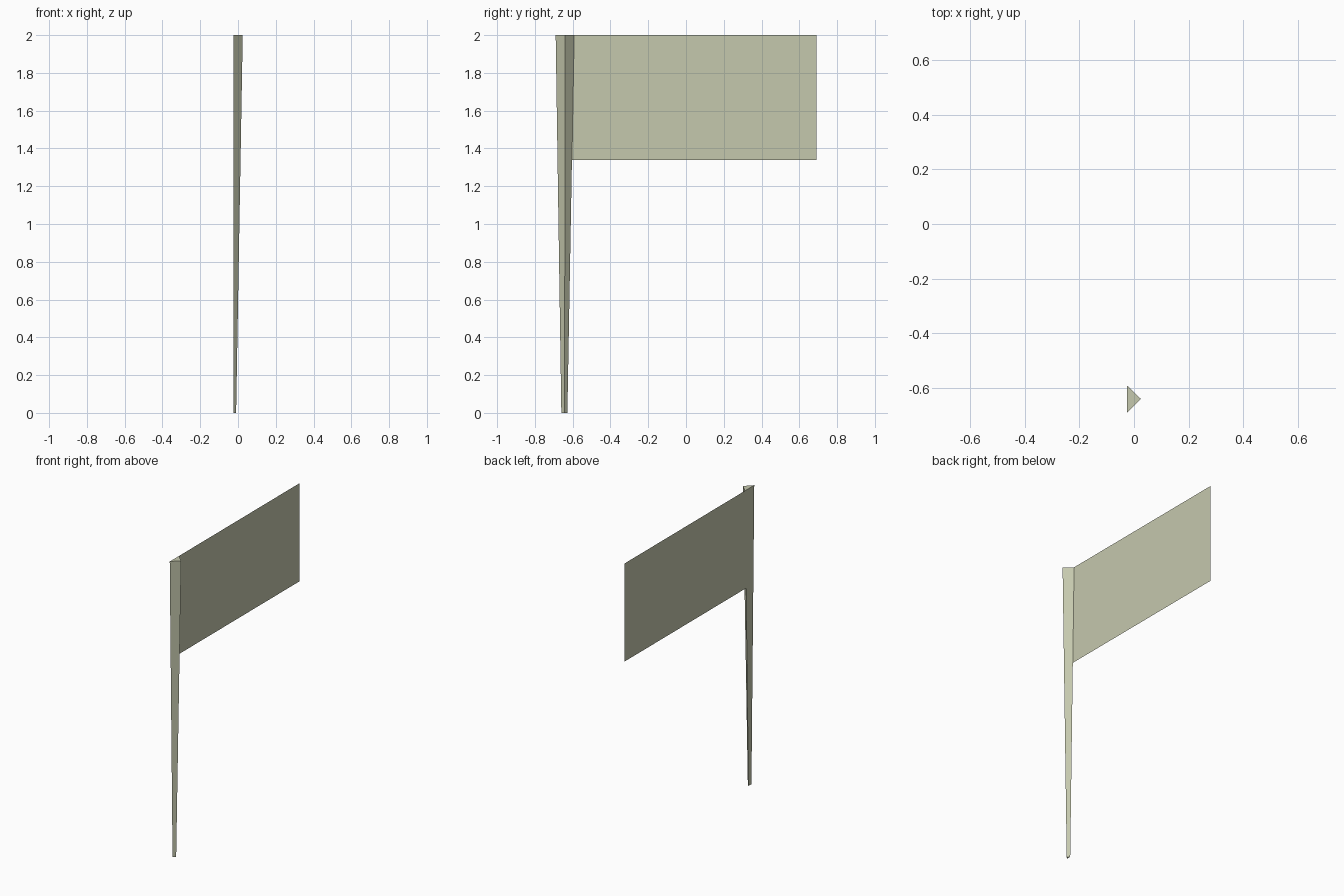
import bpy

if "Cube" in bpy.data.objects:
    bpy.data.objects.remove(bpy.data.objects["Cube"])

mat = bpy.data.materials.new("pale_olive")
mat.diffuse_color = (0.56, 0.58, 0.42, 1)
mat.use_nodes = True
mat.node_tree.nodes["Principled BSDF"].inputs["Base Color"].default_value = mat.diffuse_color


def add_mesh(name, verts, faces):
    mesh = bpy.data.meshes.new(name)
    mesh.from_pydata(verts, [], faces)
    mesh.materials.append(mat)
    obj = bpy.data.objects.new(name, mesh)
    bpy.context.collection.objects.link(obj)
    return obj


# Tapered three-sided pole: narrow at the foot, wide at the top
HEIGHT = 2.0
BACK_X = -0.025
foot = [(BACK_X, -0.66), (-0.01, -0.643), (BACK_X, -0.628)]
head = [(BACK_X, -0.69), (0.025, -0.64), (BACK_X, -0.592)]
verts = [(x, y, 0) for x, y in foot] + [(x, y, HEIGHT) for x, y in head]
sides = [(i, (i + 1) % 3, (i + 1) % 3 + 3, i + 3) for i in range(3)]
add_mesh("pole", verts, sides + [(2, 1, 0), (3, 4, 5)])

# Thin flag sheet, flush with the back of the pole and following its edge
FLAG_LOW, FLAG_END = 1.34, 0.69
t = FLAG_LOW / HEIGHT
low_y = foot[2][1] + (head[2][1] - foot[2][1]) * t
add_mesh("flag", [(BACK_X, low_y, FLAG_LOW), (BACK_X, FLAG_END, FLAG_LOW),
                  (BACK_X, FLAG_END, HEIGHT), (BACK_X, head[2][1], HEIGHT)],
         [(0, 1, 2, 3)])
